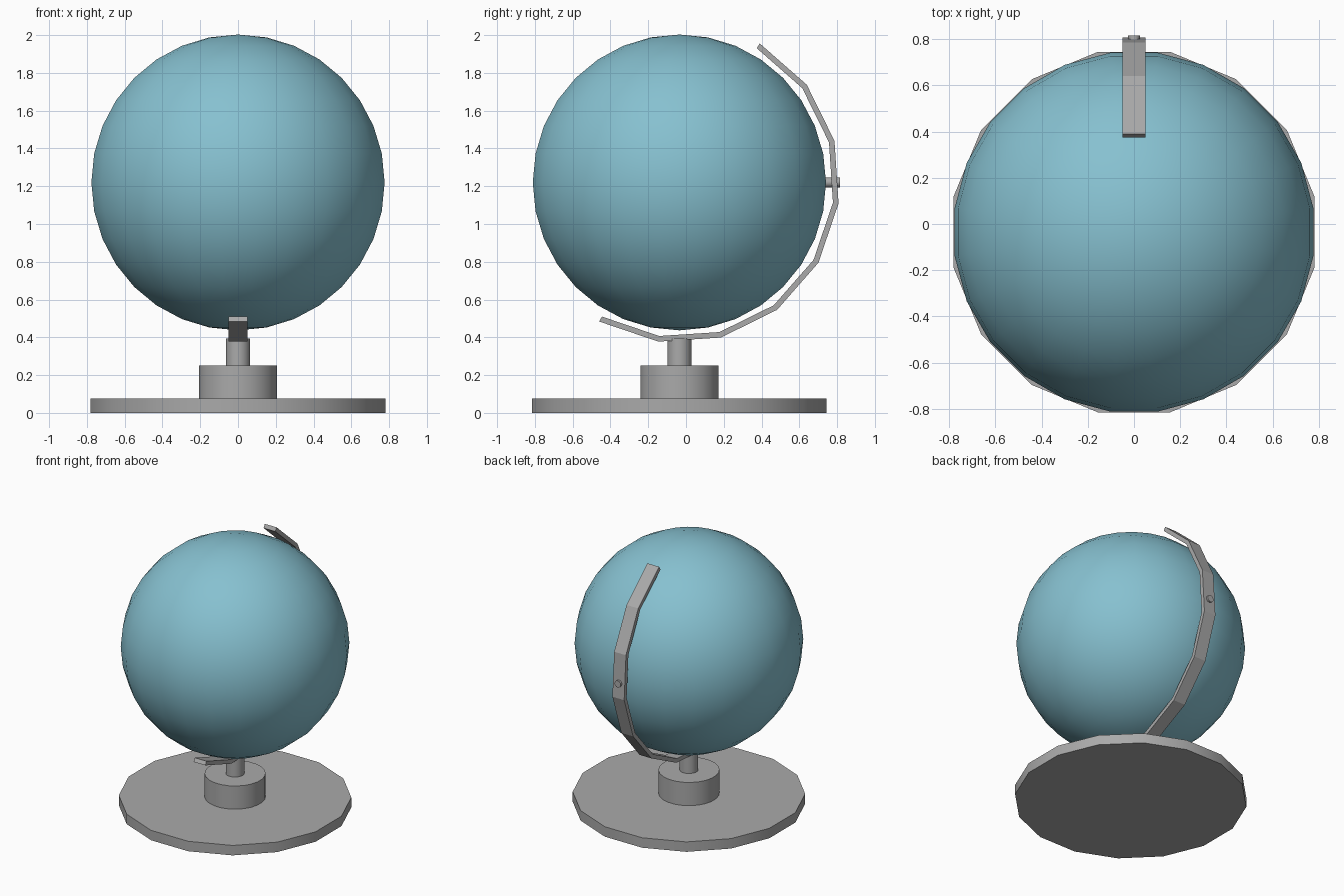
import bpy, bmesh, math
from mathutils import Matrix

if "Cube" in bpy.data.objects:
    bpy.data.objects.remove(bpy.data.objects["Cube"])

CY, CZ = -0.035, 1.22      # globe centre


def material(name, rgb):
    m = bpy.data.materials.new(name)
    m.diffuse_color = (*rgb, 1)
    m.use_nodes = True
    m.node_tree.nodes["Principled BSDF"].inputs["Base Color"].default_value = m.diffuse_color
    return m


metal = material("grey metal", (0.40, 0.40, 0.40))
teal = material("teal", (0.24, 0.53, 0.63))


def add(name, bm, mat, smooth=None):
    bmesh.ops.recalc_face_normals(bm, faces=bm.faces)
    me = bpy.data.meshes.new(name)
    bm.to_mesh(me)
    bm.free()
    me.materials.append(mat)
    ob = bpy.data.objects.new(name, me)
    bpy.context.collection.objects.link(ob)
    if smooth:
        bpy.ops.object.select_all(action='DESELECT')
        ob.select_set(True)
        bpy.context.view_layer.objects.active = ob
        bpy.ops.object.shade_smooth_by_angle(angle=math.radians(smooth))
    return ob


def cylinder(name, r, z0, z1, sides, smooth=None):
    # r is the half width across flats, flats face the axes
    bm = bmesh.new()
    half = math.pi / sides
    bmesh.ops.create_cone(bm, cap_ends=True, segments=sides, radius1=r / math.cos(half),
                          radius2=r / math.cos(half), depth=z1 - z0,
                          matrix=Matrix.Translation((0, CY, (z0 + z1) / 2)) @ Matrix.Rotation(half, 4, 'Z'))
    return add(name, bm, metal, smooth)


# stand: foot plate, hub and post
cylinder("base_plate", 0.78, 0, 0.075, 16, 30)
cylinder("hub", 0.207, 0.075, 0.25, 24, 30)
cylinder("post", 0.063, 0.25, 0.395, 24, 30)

# globe
bm = bmesh.new()
bmesh.ops.create_uvsphere(bm, u_segments=24, v_segments=16, radius=0.783,
                          matrix=Matrix.Translation((0, CY, CZ)) @ Matrix.Rotation(math.radians(7.5), 4, 'Z'))
add("globe", bm, teal, 40)

# half-circle meridian arm, swept from 60 to -120 degrees
bm = bmesh.new()
rings = []
for i in range(9):
    a = math.radians(60 - 22.5 * i)
    rings.append([bm.verts.new((x, CY + r * math.cos(a), CZ + r * math.sin(a)))
                  for x, r in ((-0.049, 0.82), (0.049, 0.82), (0.049, 0.85), (-0.049, 0.85))])
for p, q in zip(rings, rings[1:]):
    for k in range(4):
        bm.faces.new((p[k], p[(k + 1) % 4], q[(k + 1) % 4], q[k]))
bm.faces.new(rings[0])
bm.faces.new(rings[-1])
add("meridian_arm", bm, metal)

# pivot pin through the arm
bm = bmesh.new()
bmesh.ops.create_cone(bm, cap_ends=True, segments=12, radius1=0.026, radius2=0.026, depth=0.115,
                      matrix=Matrix.Translation((0, 0.758, CZ)) @ Matrix.Rotation(math.pi / 2, 4, 'X'))
add("pivot_pin", bm, metal, 40)
